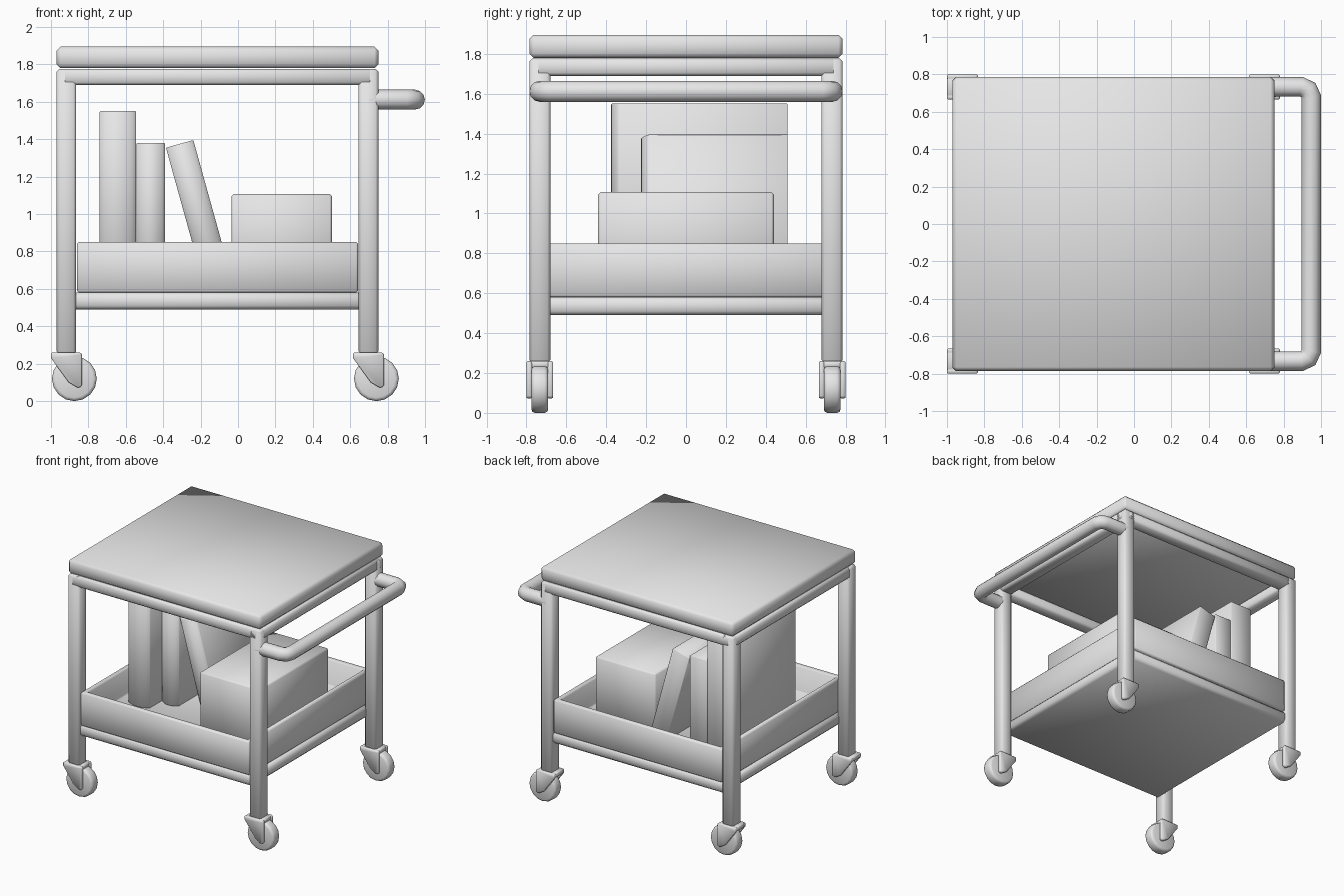
import bpy, bmesh, math
from mathutils import Vector, Matrix

cube = bpy.data.objects.get("Cube")
if cube:
    bpy.data.objects.remove(cube, do_unlink=True)

grey = bpy.data.materials.new("plain_grey")
grey.use_nodes = True
grey.diffuse_color = (0.8, 0.8, 0.8, 1)
grey.node_tree.nodes["Principled BSDF"].inputs["Base Color"].default_value = (0.8, 0.8, 0.8, 1)


def finish(name, bm, bevel=0.0, segments=1):
    """Bevel the sharp edges, shade and link a finished part."""
    bmesh.ops.recalc_face_normals(bm, faces=bm.faces)
    if bevel:
        sharp = [e for e in bm.edges if e.calc_face_angle(0) > math.radians(40)]
        bmesh.ops.bevel(bm, geom=sharp, offset=bevel, segments=segments,
                        profile=0.5, affect='EDGES', clamp_overlap=True)
    mesh = bpy.data.meshes.new(name)
    bm.to_mesh(mesh)
    bm.free()
    mesh.shade_smooth()
    mesh.set_sharp_from_angle(angle=math.radians(50))
    mesh.materials.append(grey)
    obj = bpy.data.objects.new(name, mesh)
    bpy.context.collection.objects.link(obj)
    return obj


def box_mesh(low, high):
    bm = bmesh.new()
    low, high = Vector(low), Vector(high)
    bmesh.ops.create_cube(bm, size=1)
    bmesh.ops.scale(bm, vec=high - low, verts=bm.verts)
    bmesh.ops.translate(bm, vec=(low + high) / 2, verts=bm.verts)
    return bm


def box(name, low, high, bevel=0.015):
    return finish(name, box_mesh(low, high), bevel)


def prism_mesh(points, direction):
    """Extrude a closed outline along a direction."""
    bm = bmesh.new()
    face = bm.faces.new([bm.verts.new(p) for p in points])
    new = bmesh.ops.extrude_face_region(bm, geom=[face])["geom"]
    verts = [v for v in new if isinstance(v, bmesh.types.BMVert)]
    bmesh.ops.translate(bm, vec=direction, verts=verts)
    return bm


# Main limits of the frame
X0, X1, Y, T = -0.97, 0.75, 0.785, 0.105
FLOOR = 0.64

# Table top and the frame under it
box("table_top", (X0, -Y, 1.78), (X1, Y, 1.895), 0.02)
for side, s in (("front", -1), ("back", 1)):
    a, b = sorted((s * Y, s * (Y - T)))
    box(side + "_top_rail", (X0 + 0.03, a, 1.69), (X1 - 0.03, b, 1.777))
for side, x in (("right", X0), ("left", X1 - T)):
    box(side + "_top_rail", (x, 0.03 - Y, 1.69), (x + T, Y - 0.03, 1.777))


# Casters: round wheel between two tapered cheeks with a crown above
def caster(label, cx, cy):
    outline = [(-0.125, 0.26), (0.035, 0.26), (0.04, 0.25), (0.04, 0.08),
               (0.02, 0.07), (-0.03, 0.10), (-0.125, 0.23)]
    for n, off in (("outer", 0.039), ("inner", -0.067)):
        pts = [(cx + x, cy + off, z) for x, z in outline]
        finish(f"{label}_{n}_cheek", prism_mesh(pts, (0, 0.028, 0)), 0.006)
    box(label + "_crown", (cx - 0.125, cy - 0.06, 0.225),
        (cx + 0.035, cy + 0.06, 0.26), 0.006)
    bm = bmesh.new()
    bmesh.ops.create_cone(bm, cap_ends=True, segments=16, radius1=0.12,
                          radius2=0.12, depth=0.084)
    bmesh.ops.transform(bm, verts=bm.verts,
                        matrix=Matrix.Translation((cx, cy, 0.12)) @ Matrix.Rotation(math.pi / 2, 4, 'X'))
    finish(label + "_wheel", bm, 0.018, 2)


# Legs with casters
for side, x in (("right", X0), ("left", X1 - T)):
    for end, s in (("front", -1), ("back", 1)):
        a, b = sorted((s * Y, s * (Y - T)))
        box(f"{end}_{side}_leg", (x, a, 0.25), (x + T, b, 1.777))
        caster(f"{end}_{side}_caster", x + 0.095, s * 0.733)

# Lower shelf plate
box("lower_shelf", (-0.885, -0.768, 0.49), (0.665, 0.768, 0.582), 0.02)

# Open tray: a box whose top is inset and pushed down
bm = box_mesh((-0.862, -0.775, 0.58), (0.642, 0.775, 0.85))
top = max(bm.faces, key=lambda f: f.calc_center_median().z)
bmesh.ops.inset_region(bm, faces=[top], thickness=0.06)
inner = bmesh.ops.extrude_face_region(bm, geom=[top])["geom"]
verts = [v for v in inner if isinstance(v, bmesh.types.BMVert)]
bmesh.ops.translate(bm, vec=(0, 0, FLOOR - 0.85), verts=verts)
if top.is_valid:
    bmesh.ops.delete(bm, geom=[top], context='FACES_ONLY')
finish("tray", bm, 0.01)


# Books with a rounded spine facing the front
def book(name, width, front, back, height):
    pts = [(width / 2, back, 0), (-width / 2, back, 0)]
    for i in range(9):
        t = -1 + i / 4
        pts.append((t * width / 2, front + 0.035 * t * t, 0))
    return finish(name, prism_mesh(pts, (0, 0, height)), 0.004)


tall = book("tall_book", 0.195, -0.375, 0.51, 1.55 - FLOOR)
tall.location = (-0.642, 0, FLOOR)
short = book("short_book", 0.153, -0.225, 0.51, 1.38 - FLOOR)
short.location = (-0.467, 0, FLOOR)

# Leaning book, pivoting on its lower corner
lean = math.radians(15.5)
leaning = book("leaning_book", 0.152, -0.225, 0.51, 0.742)
leaning.rotation_euler = (0, -lean, 0)
leaning.location = (-0.187 + 0.076 * math.cos(lean), 0, FLOOR + 0.076 * math.sin(lean))

# Storage box in the tray
box("storage_box", (-0.035, -0.44, FLOOR), (0.502, 0.44, 1.107), 0.012)

# Push handle: a bent tube
half = [(0.70, 0.733), (0.895, 0.733), (0.932, 0.717), (0.947, 0.68)]
path = half + [(x, -y) for x, y in reversed(half)]
curve = bpy.data.curves.new("push_handle", 'CURVE')
curve.dimensions = '3D'
curve.bevel_depth = 0.053
curve.bevel_resolution = 4
curve.use_fill_caps = True
spline = curve.splines.new('POLY')
spline.points.add(len(path) - 1)
for p, (x, y) in zip(spline.points, path):
    p.co = (x, y, 1.612, 1)
    spline.use_smooth = True
curve.materials.append(grey)
handle = bpy.data.objects.new("push_handle", curve)
bpy.context.collection.objects.link(handle)
